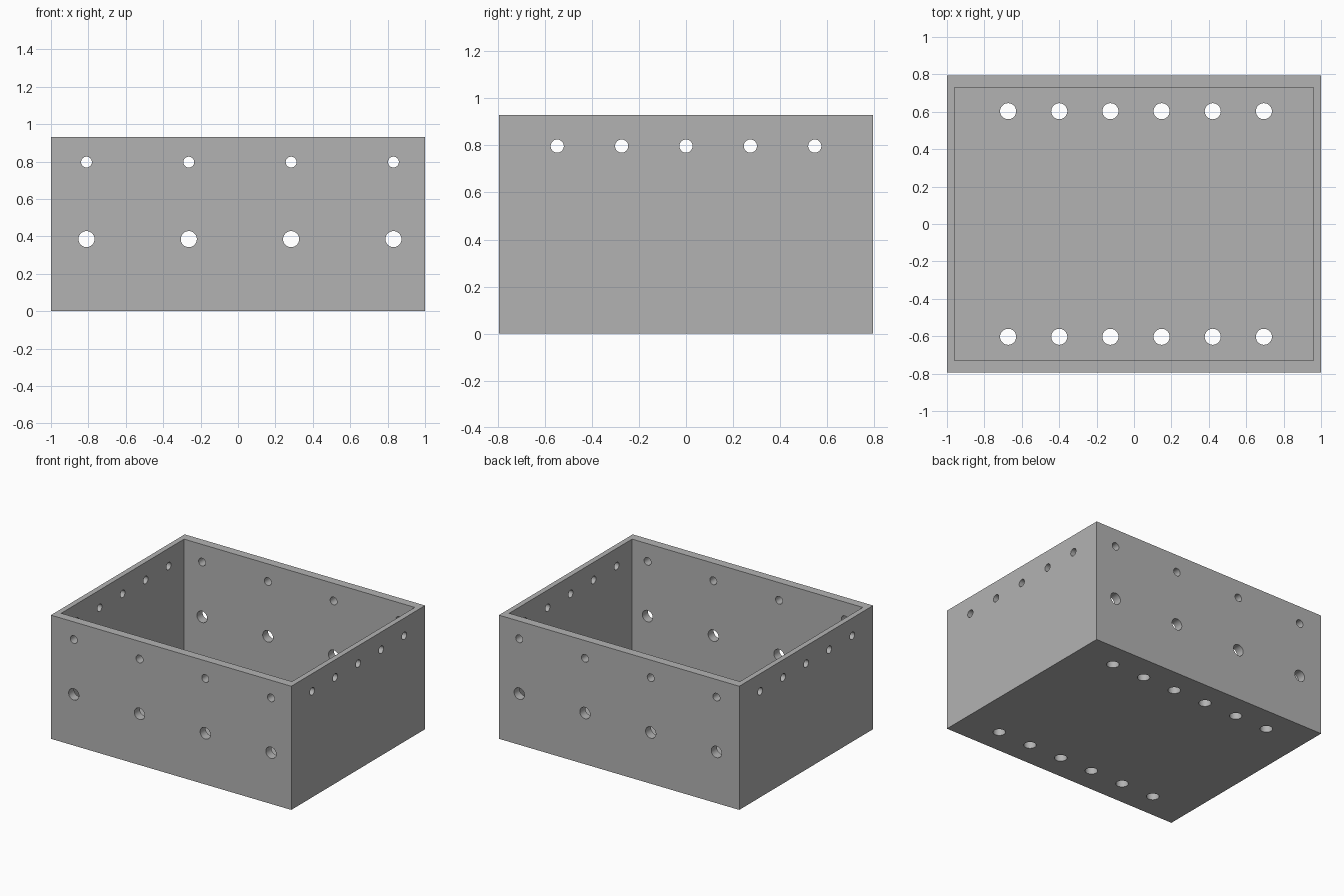
import bpy
import bmesh
from math import pi, radians
from mathutils import Matrix, Vector

cube = bpy.data.objects.get("Cube")
if cube:
    bpy.data.objects.remove(cube, do_unlink=True)

HX, HY, H = 1.0, 0.795, 0.93          # outer half sizes and height
SIDE, END, FLOOR = 0.04, 0.065, 0.05  # wall thicknesses
PITCH = 0.2735

grey = bpy.data.materials.new("plain grey")
grey.use_nodes = True
grey.diffuse_color = (0.45, 0.45, 0.45, 1)
grey.node_tree.nodes["Principled BSDF"].inputs["Base Color"].default_value = (0.45, 0.45, 0.45, 1)


def make_object(name, bm):
    mesh = bpy.data.meshes.new(name)
    bm.to_mesh(mesh)
    bm.free()
    mesh.materials.append(grey)
    ob = bpy.data.objects.new(name, mesh)
    bpy.context.collection.objects.link(ob)
    return ob


def block(name, hx, hy, z0, z1):
    bm = bmesh.new()
    m = Matrix.Translation((0, 0, (z0 + z1) / 2)) @ Matrix.Diagonal((2 * hx, 2 * hy, z1 - z0, 1))
    bmesh.ops.create_cube(bm, size=1, matrix=m)
    return make_object(name, bm)


def drill(bm, centre, axis, radius, depth=0.16):
    turn = {"x": Matrix.Rotation(pi / 2, 4, "Y"),
            "y": Matrix.Rotation(pi / 2, 4, "X"),
            "z": Matrix.Identity(4)}[axis]
    bmesh.ops.create_cone(bm, cap_ends=True, segments=32, radius1=radius, radius2=radius,
                          depth=depth, matrix=Matrix.Translation(Vector(centre)) @ turn)


# Open box and its cavity
box = block("open_box", HX, HY, 0, H)
cavity = block("cavity_cutter", HX - SIDE, HY - END, FLOOR, H + 0.2)

# Holes through the floor and the four walls
bm = bmesh.new()
for s in (-1, 1):
    for i in range(6):
        drill(bm, (-0.673 + i * PITCH, s * 0.603, FLOOR / 2), "z", 0.043)
    for i in range(4):
        x = -0.81 + i * 2 * PITCH
        drill(bm, (x, s * (HY - END / 2), 0.385), "y", 0.043)
        drill(bm, (x, s * (HY - END / 2), 0.797), "y", 0.029)
    for i in range(-2, 3):
        drill(bm, (s * (HX - SIDE / 2), i * PITCH, 0.797), "x", 0.028)
holes = make_object("hole_cutter", bm)

# Cut, then remove the cutters
bpy.ops.object.select_all(action="DESELECT")
bpy.context.view_layer.objects.active = box
box.select_set(True)
for cutter in (cavity, holes):
    cutter.hide_render = True
    mod = box.modifiers.new(cutter.name, "BOOLEAN")
    mod.operation = "DIFFERENCE"
    mod.solver = "EXACT"
    mod.object = cutter
    bpy.ops.object.modifier_apply(modifier=mod.name)
    bpy.data.objects.remove(cutter, do_unlink=True)

bpy.ops.object.shade_smooth_by_angle(angle=radians(30))
